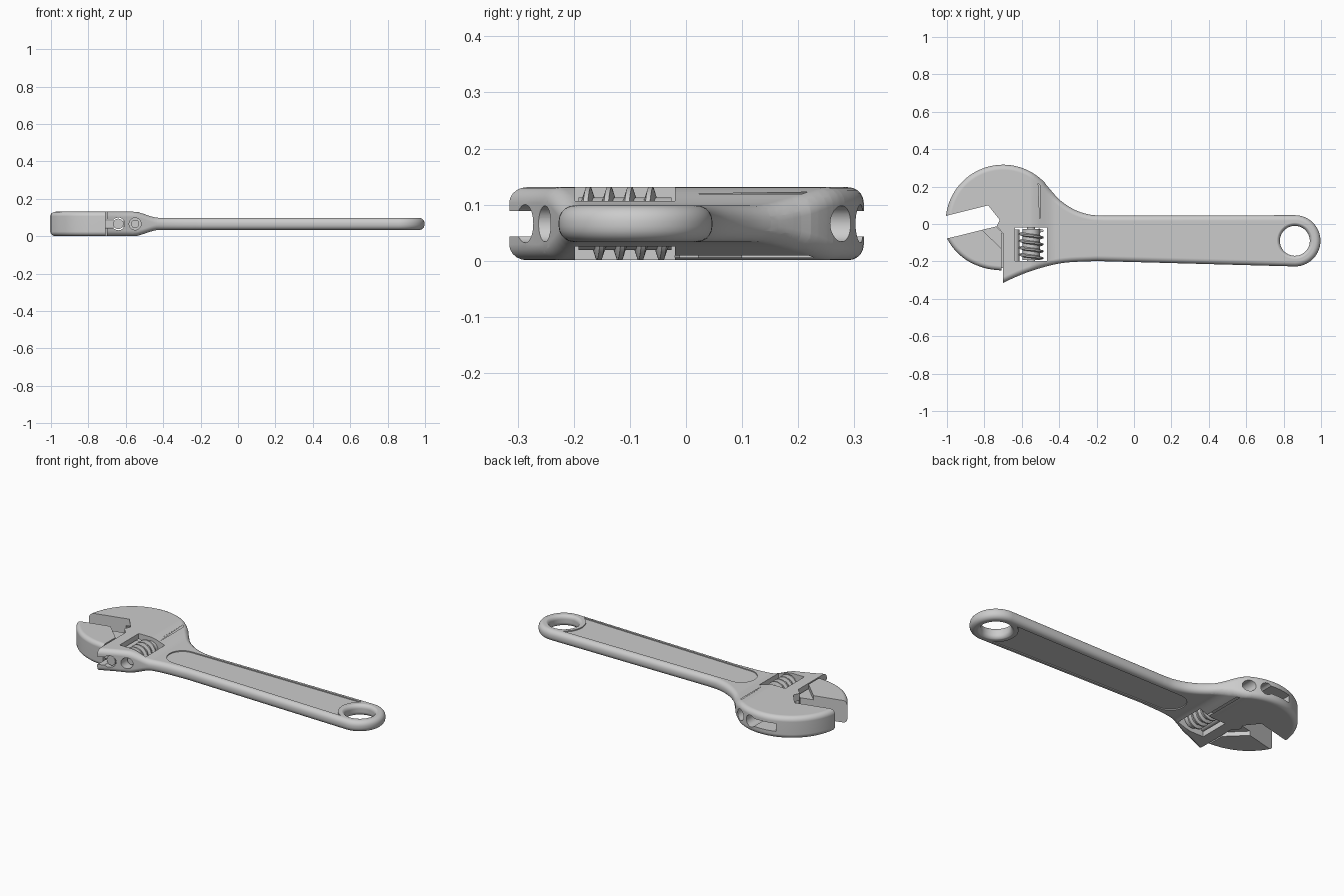
import bpy, bmesh, math
from mathutils import Vector

cube = bpy.data.objects.get("Cube")
if cube:
    bpy.data.objects.remove(cube, do_unlink=True)

MID = 0.066      # height of the middle plane
HEAD = 0.065     # half thickness of the head
HANDLE = 0.0325  # half thickness of the handle

steel = bpy.data.materials.new("steel grey")
steel.use_nodes = True
steel.diffuse_color = (0.6, 0.6, 0.6, 1)
steel.node_tree.nodes["Principled BSDF"].inputs["Base Color"].default_value = (0.6, 0.6, 0.6, 1)


def arc(cx, cy, r, start, end, n):
    angles = [math.radians(start + (end - start) * i / n) for i in range(n + 1)]
    return [(cx + r * math.cos(a), cy + r * math.sin(a)) for a in angles]


def spline(points, n=6):
    # smooth curve through the points
    p = [Vector(q) for q in points]
    p = [2 * p[0] - p[1]] + p + [2 * p[-1] - p[-2]]
    out = []
    for a, b, c, d in zip(p, p[1:], p[2:], p[3:]):
        for i in range(n):
            t = i / n
            out.append(tuple(0.5 * (2 * b + (c - a) * t + (2 * a - 5 * b + 4 * c - d) * t * t
                                    + (3 * b - a - 3 * c + d) * t ** 3)))
    return out + [tuple(p[-2])]


def to_object(name, bm):
    bmesh.ops.recalc_face_normals(bm, faces=bm.faces[:])
    if bm.calc_volume(signed=True) < 0:
        bmesh.ops.reverse_faces(bm, faces=bm.faces[:])
    mesh = bpy.data.meshes.new(name)
    bm.to_mesh(mesh)
    bm.free()
    mesh.materials.append(steel)
    obj = bpy.data.objects.new(name, mesh)
    bpy.context.collection.objects.link(obj)
    return obj


def prism_mesh(outline, low, high, round_edge=0):
    # rings of the outline, stepped inwards along a quarter circle at both rims
    bm = bmesh.new()
    pts = [Vector(p) for p in outline]
    if sum(a.cross(b) for a, b in zip(pts, pts[1:] + pts[:1])) < 0:
        pts.reverse()
    inward = []
    for i, p in enumerate(pts):
        a = (p - pts[i - 1]).normalized()
        b = (pts[(i + 1) % len(pts)] - p).normalized()
        na, nb = Vector((-a.y, a.x)), Vector((-b.y, b.x))
        inward.append((na + nb) / (1 + na.dot(nb)))
    steps = [(0, 0)]
    if round_edge:
        quarter = [math.pi / 2 * i / 5 for i in range(6)]
        steps = [(round_edge * (1 - math.sin(a)), round_edge * (1 - math.cos(a))) for a in quarter]
    levels = [(s, low + h) for s, h in steps] + [(s, high - h) for s, h in reversed(steps)]
    rings = [[bm.verts.new((*(p + n * s), z)) for p, n in zip(pts, inward)] for s, z in levels]
    for lower, upper in zip(rings, rings[1:]):
        for i in range(len(pts)):
            bm.faces.new((lower[i - 1], lower[i], upper[i], upper[i - 1]))
    bm.faces.new(rings[0][::-1])
    bm.faces.new(rings[-1])
    return bm


def prism(name, outline, low, high, round_edge=0):
    return to_object(name, prism_mesh(outline, low, high, round_edge))


def box(name, x0, x1, y0, y1, z0, z1):
    return prism(name, [(x0, y0), (x1, y0), (x1, y1), (x0, y1)], z0, z1)


def lathe(name, profile, origin, axis, n=40):
    # profile of (radius, position) spun around an upright or a crosswise axis
    bm = bmesh.new()
    rings = []
    for r, h in profile:
        spots = [(x, y, h) if axis == 'Z' else (x, h, y) for x, y in arc(0, 0, r, 0, 360, n)[:-1]]
        rings.append([bm.verts.new(Vector(origin) + Vector(s)) for s in spots])
    for a, b in zip(rings, rings[1:]):
        for i in range(n):
            bm.faces.new((a[i - 1], a[i], b[i], b[i - 1]))
    bm.faces.new(rings[0])
    bm.faces.new(rings[-1])
    return to_object(name, bm)


def rod(name, x, r, y0, y1):
    return lathe(name, [(r, y0), (r, y1)], (x, 0, MID), 'Y')


def volume(mesh):
    bm = bmesh.new()
    bm.from_mesh(mesh)
    size = bm.calc_volume()
    bm.free()
    return size


def carve(obj, cutters):
    # one cut at a time, taking the first solver that leaves a sound solid
    for c in cutters:
        c.hide_render = True
        before = volume(obj.data)
        for solver in ('EXACT', 'MANIFOLD', 'FLOAT'):
            mod = obj.modifiers.new("cut", 'BOOLEAN')
            mod.operation, mod.solver, mod.object = 'DIFFERENCE', solver, c
            graph = bpy.context.evaluated_depsgraph_get()
            result = bpy.data.meshes.new_from_object(obj.evaluated_get(graph))
            obj.modifiers.clear()
            if 0.2 * before < volume(result) < 0.9995 * before:
                obj.data = result
                break
        bpy.data.objects.remove(c, do_unlink=True)


def finish(obj):
    bpy.ops.object.select_all(action='DESELECT')
    obj.select_set(True)
    bpy.context.view_layer.objects.active = obj
    bpy.ops.object.shade_smooth_by_angle(angle=math.radians(35))
    mod = obj.modifiers.new("clean shading", 'WEIGHTED_NORMAL')
    mod.keep_sharp = True


# Body: head and handle in one rounded slab
EYE = (0.86, -0.09)
outline = arc(-0.70, 0.01, 0.307, 178, 44, 36)
outline += spline([(-0.465, 0.204), (-0.395, 0.127), (-0.315, 0.075), (-0.235, 0.05), (-0.16, 0.045)])
outline += arc(*EYE, 0.137, 90, -90, 28)
outline += spline([(-0.2, -0.198), (-0.35, -0.205), (-0.45, -0.222), (-0.58, -0.262),
                   (-0.70, -0.315), (-0.80, -0.37)])
outline.append((-1.007, -0.2))
bm = prism_mesh(outline, -HEAD, HEAD, 0.028)

# Thin the slab down to the handle with a smooth slope
START, END = -0.56, -0.42
for i in range(13):
    bmesh.ops.bisect_plane(bm, geom=bm.verts[:] + bm.edges[:] + bm.faces[:], dist=1e-5,
                           plane_co=(START + (END - START) * i / 12, 0, 0), plane_no=(1, 0, 0))
for v in bm.verts:
    t = min(max((v.co.x - START) / (END - START), 0), 1)
    drop = (HEAD - HANDLE) * t * t * (3 - 2 * t)
    v.co.z += MID - math.copysign(drop, v.co.z)
body = to_object("wrench_body", bm)

# Jaw mouth, worm window, rack keyway and pin hole
cutters = [
    prism("mouth_cutter", [(-1.2, -0.01), (-1, 0.045), (-0.78, 0.10), (-0.718, 0.022), (-0.735, -0.012),
                           (-0.70, -0.05), (-0.70, -0.5), (-1.2, -0.5)], -0.1, 0.3),
    box("window_cutter", -0.635, -0.465, -0.198, -0.02, -0.1, 0.3),
    box("slot_cutter", -0.80, -0.645, -0.5, 0.5, MID - 0.023, MID + 0.023),
    rod("rack_cutter", -0.64, 0.034, -0.5, 0.5),
    rod("pin_cutter", -0.55, 0.032, -0.5, 0.5),
]

# Hanging hole with flared rims
flare = [(0.08 + 0.024 * (1 - math.cos(a)), HANDLE - 0.023 + 0.024 * math.sin(a))
         for a in [math.pi / 2 * i / 6 for i in range(7)]]
flare.append((0.105, 0.1))
flare = [(r, -h) for r, h in reversed(flare)] + flare
cutters.append(lathe("hole_cutter", flare, (*EYE, MID), 'Z', 56))

# Shallow panels on both handle faces
panel = arc(-0.31, -0.075, 0.085, 90, 270, 20) + arc(*EYE, 0.117, 242, 120, 14)
for low, high in ((MID + HANDLE - 0.006, 0.15), (-0.05, MID - HANDLE + 0.006)):
    cutters.append(prism("panel_cutter", panel, low, high))
carve(body, cutters)
finish(body)

# Sliding jaw: rounded outside, flat gripping face, stepped corner
jaw_outline = spline([(-1.02, -0.04), (-1.0, -0.078), (-0.957, -0.14), (-0.888, -0.198),
                      (-0.797, -0.236), (-0.70, -0.25)])
jaw_outline += [(-0.62, -0.255), (-0.62, 0.08), (-1.02, 0.08)]
jaw = prism("sliding_jaw", jaw_outline, MID - HEAD, MID + HEAD, 0.024)
corner = [(-0.812, -0.031), (-0.70, -0.141), (-0.60, -0.141), (-0.60, 0.1), (-0.812, 0.1)]
carve(jaw, [
    prism("grip_cutter", [(-1.2, -0.127), (-0.737, -0.013), (-0.70, -0.05), (-0.5, -0.05),
                          (-0.5, 0.3), (-1.2, 0.3)], -0.1, 0.3),
    box("back_cutter", -0.708, -0.4, -0.5, 0.5, -0.1, 0.3),
    prism("step_cutter", corner, MID + 0.04, 0.3),
    prism("step_cutter", corner, -0.1, MID - 0.04),
])
finish(jaw)

# Jaw web and rack rod running in the keyway
box("jaw_web", -0.72, -0.64, -0.235, -0.05, MID - 0.018, MID + 0.018)
finish(rod("rack_rod", -0.64, 0.028, -0.272, -0.03))

# Adjusting worm: core, pin and spiral thread
finish(rod("worm_core", -0.55, 0.047, -0.192, -0.026))
finish(rod("worm_pin", -0.55, 0.022, -0.215, 0.03))
bm = bmesh.new()
TURNS, STEPS, PITCH = 4, 36, 0.037
section = [(0.042, -0.011), (0.065, -0.004), (0.065, 0.004), (0.042, 0.011)]
loops = []
for i in range(TURNS * STEPS + 1):
    a = 2 * math.pi * i / STEPS
    y = -0.183 + PITCH * i / STEPS
    loops.append([bm.verts.new((-0.55 + r * math.cos(a), y + d, MID + r * math.sin(a)))
                  for r, d in section])
for a, b in zip(loops, loops[1:]):
    for i in range(4):
        bm.faces.new((a[i - 1], a[i], b[i], b[i - 1]))
bm.faces.new(loops[0])
bm.faces.new(loops[-1])
finish(to_object("worm_thread", bm))
